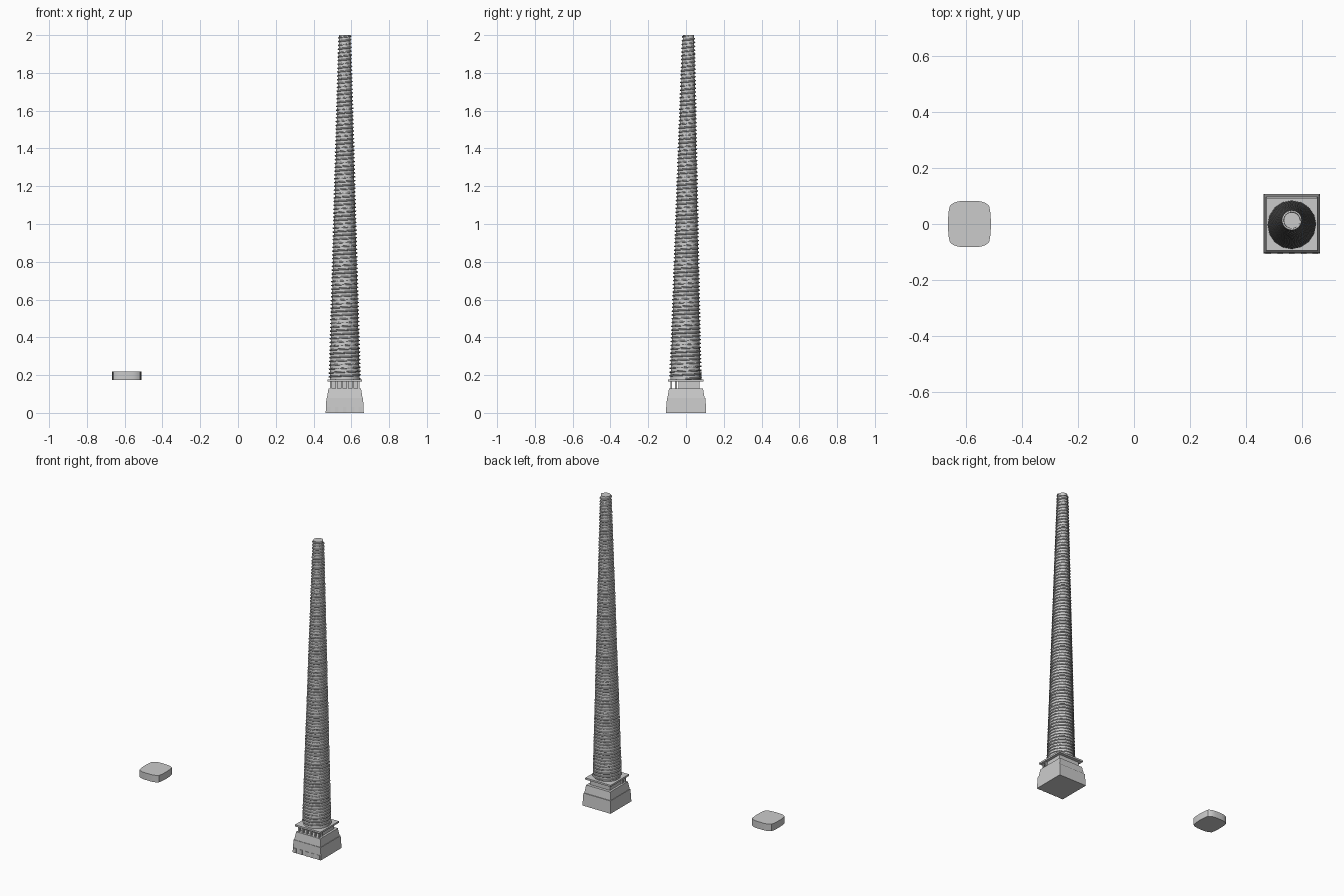
import bpy, bmesh, math

if "Cube" in bpy.data.objects:
    bpy.data.objects.remove(bpy.data.objects["Cube"])

CX = 0.565            # tower axis
Z0, Z1 = 0.175, 2.0   # shaft bottom and top


def loft(name, rings, smooth=False):
    """Skin a list of equal-length closed rings and cap both ends."""
    bm = bmesh.new()
    loops = [[bm.verts.new(p) for p in ring] for ring in rings]
    n = len(loops[0])
    for a, b in zip(loops, loops[1:]):
        for i in range(n):
            j = (i + 1) % n
            bm.faces.new((a[i], a[j], b[j], b[i]))
    bm.faces.new(loops[0][::-1])
    bm.faces.new(loops[-1])
    bmesh.ops.recalc_face_normals(bm, faces=bm.faces)
    me = bpy.data.meshes.new(name)
    bm.to_mesh(me)
    bm.free()
    ob = bpy.data.objects.new(name, me)
    bpy.context.collection.objects.link(ob)
    if smooth:
        bpy.ops.object.select_all(action='DESELECT')
        ob.select_set(True)
        bpy.context.view_layer.objects.active = ob
        bpy.ops.object.shade_smooth_by_angle(angle=math.radians(30))
    return ob


def rect(x0, x1, y0, y1, z):
    return [(x0, y0, z), (x1, y0, z), (x1, y1, z), (x0, y1, z)]


def tier(name, hx, y0, y1, z0, z1, inset=0.0, x=CX):
    """Square block whose top is drawn in by inset."""
    return loft(name, [rect(x - hx, x + hx, y0, y1, z0),
                       rect(x - hx + inset, x + hx - inset,
                            y0 + inset, y1 - inset, z1)])


def circle(x, y, z, r, n):
    return [(x + r * math.cos(2 * math.pi * i / n),
             y + r * math.sin(2 * math.pi * i / n), z) for i in range(n)]


def axis_y(t):
    return -0.003 + 0.016 * t      # the shaft leans slightly backwards


# Stepped plinth
tier("plinth_lower", 0.101, -0.105, 0.107, 0.0, 0.08, 0.004)
tier("plinth_upper", 0.094, -0.098, 0.098, 0.08, 0.13, 0.008)
for i in range(5):
    tier(f"front_pad_{i}", 0.010, -0.107, -0.100, 0.0, 0.03,
         x=CX + (i - 2) * 0.042)

# Porch: rear chamber, front columns, roof slab
tier("porch_chamber", 0.072, -0.040, 0.072, 0.13, 0.165)
for i in range(6):
    x = CX + (i - 2.5) * 0.029
    tier(f"porch_column_{i}", 0.005, -0.083, -0.073, 0.13, 0.165, x=x)
for s in (-1, 1):
    tier("porch_side_column", 0.005, -0.057, -0.047, 0.13, 0.165,
         x=CX + s * 0.0725)
tier("porch_roof", 0.091, -0.095, 0.093, 0.165, 0.176)

# Tapered shaft
loft("shaft", [circle(CX, axis_y(t), Z0 + (Z1 - Z0) * t,
                      0.079 - 0.050 * t, 32) for t in (0, 1)], True)

# Helical cord wound around the shaft
TURNS, SEG = 90, 16
curve = bpy.data.curves.new("winding", 'CURVE')
curve.dimensions = '3D'
curve.bevel_depth = 0.0042
curve.bevel_resolution = 0
curve.use_fill_caps = True
sp = curve.splines.new('POLY')
count = TURNS * SEG
sp.points.add(count)
for k, p in enumerate(sp.points):
    t = k / count
    a = 2 * math.pi * k / SEG
    r = 0.083 - 0.051 * t
    p.co = (CX + r * math.cos(a), axis_y(t) + r * math.sin(a),
            Z0 + 0.006 + (Z1 - Z0 - 0.010) * t, 1)
bpy.context.collection.objects.link(bpy.data.objects.new("winding", curve))

# Separate pillow-shaped slab: one quarter outline mirrored to four
quarter = [(0.077, 0.0), (0.076, 0.025), (0.074, 0.047), (0.070, 0.066),
           (0.056, 0.076), (0.040, 0.081), (0.022, 0.083)]
half = quarter + [(-x, y) for x, y in reversed(quarter)]
outline = half + [(x, -y) for x, y in reversed(half[1:-1])]
loft("floating_slab", [[(-0.589 + x, y, z) for x, y in outline]
                       for z in (0.173, 0.218)], True)
